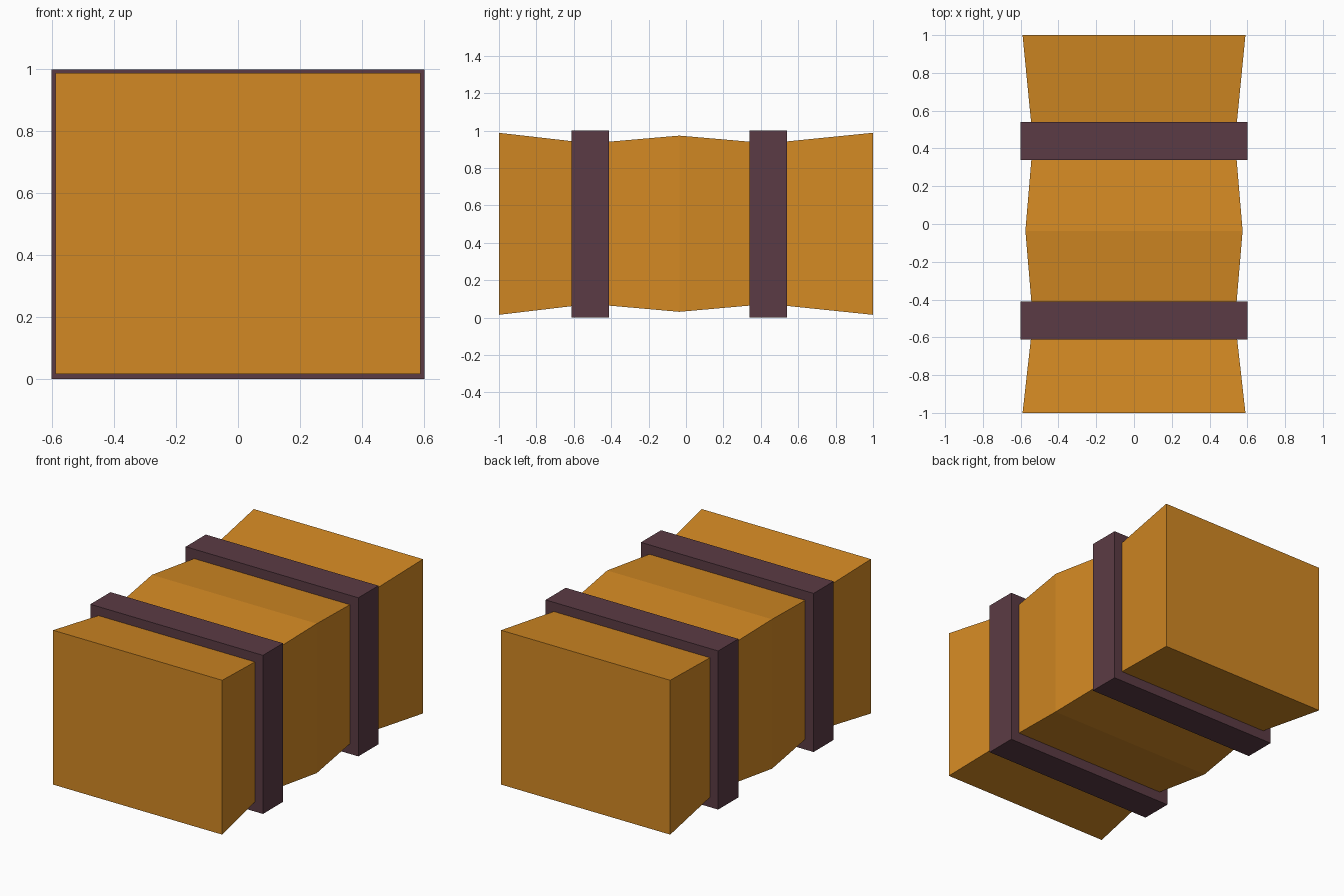
import bpy, bmesh

if "Cube" in bpy.data.objects:
    bpy.data.objects.remove(bpy.data.objects["Cube"])


def material(name, rgb):
    m = bpy.data.materials.new(name)
    m.diffuse_color = (*rgb, 1.0)
    m.use_nodes = True
    m.node_tree.nodes["Principled BSDF"].inputs["Base Color"].default_value = m.diffuse_color
    return m


def loft(name, rings, mat):
    """Closed rectangular loft along y; each ring is (y, half_x, z_low, z_high)."""
    bm = bmesh.new()
    loops = [[bm.verts.new((x, y, z)) for x, z in ((-w, lo), (w, lo), (w, hi), (-w, hi))]
             for y, w, lo, hi in rings]
    for a, b in zip(loops, loops[1:]):
        for i in range(4):
            j = (i + 1) % 4
            bm.faces.new((a[i], a[j], b[j], b[i]))
    bm.faces.new(loops[0])
    bm.faces.new(loops[-1])
    bmesh.ops.recalc_face_normals(bm, faces=bm.faces[:])
    mesh = bpy.data.meshes.new(name)
    bm.to_mesh(mesh)
    bm.free()
    mesh.materials.append(mat)
    obj = bpy.data.objects.new(name, mesh)
    bpy.context.collection.objects.link(obj)


straw = material("golden straw", (0.65, 0.25, 0.017))
strap = material("dark plum strap", (0.105, 0.044, 0.058))

STRAP_Y = (-0.511, 0.439)

# Bale, pinched in where the straps squeeze it
pinched = (0.535, 0.073, 0.932)
loft("bale", [(-1.0, 0.59, 0.015, 0.988),
              (STRAP_Y[0], *pinched),
              (-0.036, 0.575, 0.031, 0.973),
              (STRAP_Y[1], *pinched),
              (1.0, 0.59, 0.015, 0.988)], straw)

# Two straps around the bale
for side, y in zip(("front", "back"), STRAP_Y):
    loft(side + "_strap", [(y - 0.1, 0.602, 0, 1), (y + 0.1, 0.602, 0, 1)], strap)
